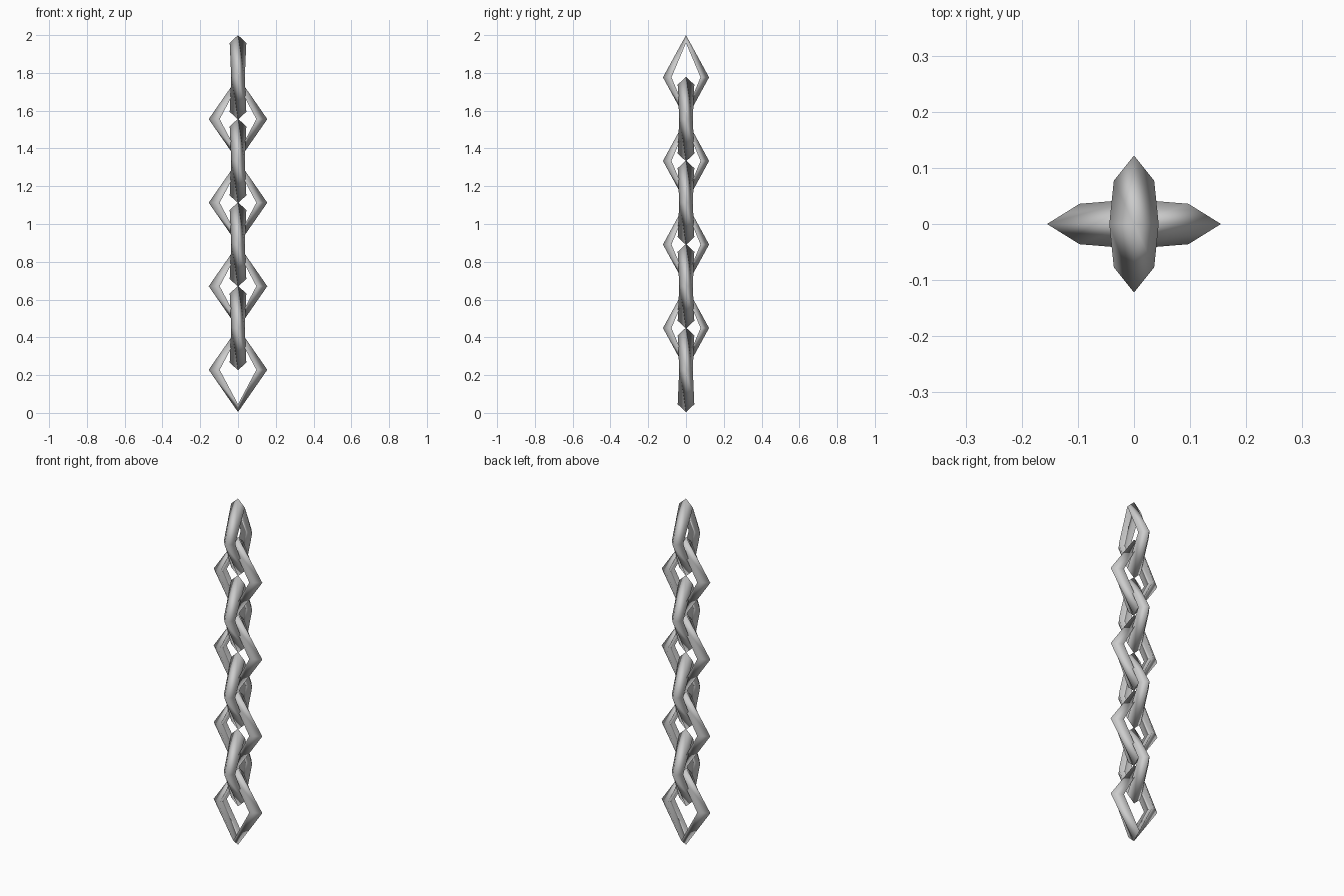
import bpy
from math import cos, sin, pi

if "Cube" in bpy.data.objects:
    bpy.data.objects.remove(bpy.data.objects["Cube"])

CENTRE_Z, PITCH, HALF_H = 0.228, 0.2212, 0.2235


def link(name, z, half_w, inner_w, along_y):
    """Diamond-shaped link with a triangular section (ridge facing outward)."""
    verts, faces = [], []
    for i in range(4):
        c, s = round(cos(i * pi / 2)), round(sin(i * pi / 2))
        thick = 0.036 if c else 0.044
        # outer ridge, then the two inner edges
        for w, h, t in ((half_w, HALF_H, 0),
                        (inner_w, HALF_H - 0.041, thick),
                        (inner_w, HALF_H - 0.041, -thick)):
            u, v = c * w, s * h
            verts.append((-t, u, z + v) if along_y else (u, t, z + v))
        for k in range(3):
            a, b = i * 3, (i + 1) % 4 * 3
            n = (k + 1) % 3
            faces.append((a + k, a + n, b + n, b + k))
    mesh = bpy.data.meshes.new(name)
    mesh.from_pydata(verts, [], [f[::-1] for f in faces])
    for p in mesh.polygons:
        p.use_smooth = True
    # outward-facing normals
    import bmesh
    bm = bmesh.new()
    bm.from_mesh(mesh)
    bmesh.ops.recalc_face_normals(bm, faces=bm.faces)
    bm.to_mesh(mesh)
    bm.free()
    ob = bpy.data.objects.new(name, mesh)
    bpy.context.collection.objects.link(ob)


# Eight interlocked links, alternating wide (x) and narrow (y)
for i in range(8):
    z = CENTRE_Z + i * PITCH
    if i % 2:
        link(f"narrow_chain_link_{i}", z, 0.122, 0.077, True)
    else:
        link(f"wide_chain_link_{i}", z, 0.155, 0.097, False)
